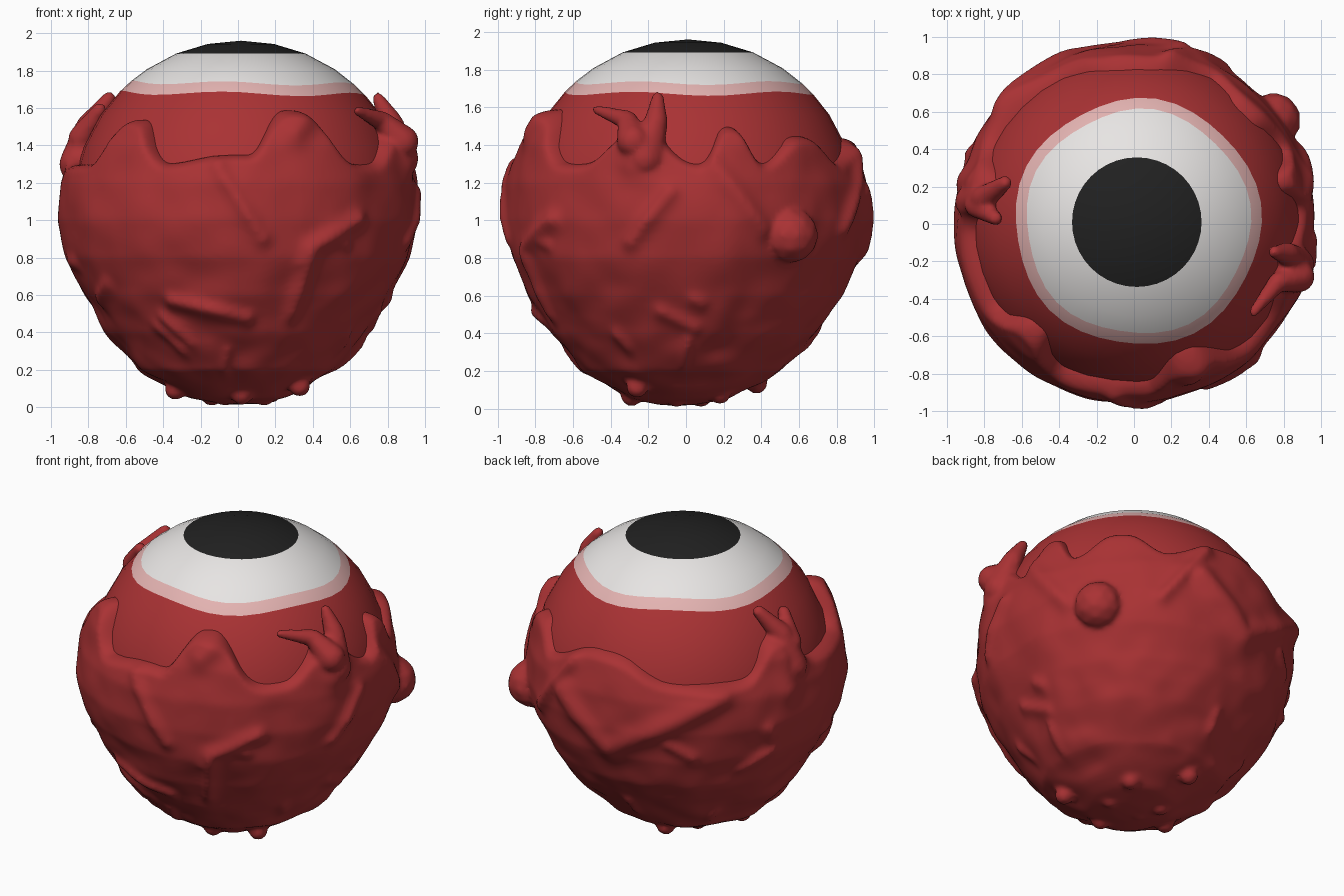
import bpy, bmesh, math, random
from mathutils import Vector, noise

if "Cube" in bpy.data.objects:
    bpy.data.objects.remove(bpy.data.objects["Cube"])

random.seed(4)

def material(name, rgb):
    m = bpy.data.materials.new(name)
    m.diffuse_color = (*rgb, 1)
    m.use_nodes = True
    m.node_tree.nodes["Principled BSDF"].inputs["Base Color"].default_value = m.diffuse_color
    return m

red = material("flesh red", (0.40, 0.032, 0.034))
white = material("eye white", (0.80, 0.78, 0.77))
pink = material("soft pink", (0.77, 0.45, 0.44))
black = material("pupil black", (0.015, 0.015, 0.015))

def add_object(name, bm, mats):
    bmesh.ops.recalc_face_normals(bm, faces=bm.faces)
    me = bpy.data.meshes.new(name)
    bm.to_mesh(me)
    bm.free()
    for m in mats:
        me.materials.append(m)
    me.polygons.foreach_set("use_smooth", [True] * len(me.polygons))
    ob = bpy.data.objects.new(name, me)
    bpy.context.collection.objects.link(ob)
    return ob

def bridge(bm, a, b, mat=0):
    n = len(a)
    for i in range(n):
        f = bm.faces.new((a[i], a[(i + 1) % n], b[(i + 1) % n], b[i]))
        f.material_index = mat

def cap(bm, ring, co, mat=0):
    v = bm.verts.new(co)
    n = len(ring)
    for i in range(n):
        bm.faces.new((v, ring[i], ring[(i + 1) % n])).material_index = mat

# Eyeball: sphere whose two pink boundary rings are wavy
R, EC = 0.905, Vector((0.015, 0.01, 1.055))
bm = bmesh.new()
polars = [11.25, 22.5, 33.75, 41.5, 46.6] + [56 + 12 * k for k in range(10)]
rings = []
for k, p in enumerate(polars):
    ring = []
    for i in range(40):
        a = math.tau * i / 40
        w = 0.5 * math.cos(a) - 0.9 * math.cos(5 * (a + 1.71)) if k in (3, 4) else 0
        t = math.radians(p + w)
        ring.append(bm.verts.new(EC + R * Vector((math.sin(t) * math.cos(a),
                                                  math.sin(t) * math.sin(a), math.cos(t)))))
    rings.append(ring)
for k in range(len(rings) - 1):
    mat = 3 if k == 0 else 1 if k < 3 else 2 if k == 3 else 0
    bridge(bm, rings[k], rings[k + 1], mat)
cap(bm, rings[0], EC + Vector((0, 0, R)), 3)
cap(bm, rings[-1], EC - Vector((0, 0, R)), 0)
add_object("eyeball", bm, [red, white, pink, black])

# Flesh rim: tongues given as (azimuth, extra height, half width)
tongues = [(-133, .24, 11), (-68, .29, 14), (-90, .05, 18), (-17, .17, 13), (16, .20, 7),
           (45, .15, 12), (90, .14, 20), (166, .20, 11)]

def rim_height(az):
    z = 0
    for c, h, w in tongues:
        d = (az - c + 180) % 360 - 180
        z = max(z, h * math.exp(-abs(d / w) ** 3))
    return 1.3 + z

# Outer outline of the flesh: (height, radius)
profile = [(.02, .1), (.05, .26), (.2, .53), (.4, .7), (.6, .83), (.8, .92), (1, .96), (1.2, .955),
           (1.4, .905), (1.6, .8)]

def outline(z):
    for (a, p), (b, q) in zip(profile, profile[1:]):
        if z <= b:
            return p + (q - p) * (z - a) / (b - a)
    return q

# Main veins: width, height, from azimuth, z, to azimuth, z
veins = [(.05, .045, -68, .5, -65, .85), (.05, .045, -65, .85, -48, 1),
         (.04, .03, -97, 1.3, -82, .9), (.04, .045, -116, .56, -86, .47),
         (.04, .035, -18, .88, -5, 1.15), (.05, .03, 9, 1.3, 25, .95),
         (.07, .045, 75, 1.15, 95, .85), (.07, .045, 95, .85, 138, 1.25),
         (.04, .035, 60, .95, 78, 1.35), (.08, .05, -70, 1.48, -66, 1.55),
         (.08, .05, -17, 1.3, -15, 1.42), (.08, .03, 166, 1.2, 166, 1.4)]
# Small random wrinkles
for i in range(16):
    a, z = random.uniform(-180, 180), random.uniform(.2, 1.1)
    veins.append((.035, .028, a, z, a + random.uniform(-15, 15), z + random.uniform(-.15, .15)))

K = math.radians(1) * 0.95
segments = [(w, h, Vector((a * K, z)), Vector((b * K, y))) for w, h, a, z, b, y in veins]

def vein_height(az, z):
    best = 0
    c = Vector((az * K, z))
    for w, h, p, q in segments:
        if abs(z - (p.y + q.y) / 2) > abs(p.y - q.y) / 2 + 3 * w:
            continue
        d = q - p
        t = max(0, min(1, (c - p).dot(d) / d.length_squared))
        best = max(best, h * math.exp(-((c - p - d * t).length / w) ** 2))
    return best

N, M = 240, 80
bm = bmesh.new()
cols = []
for i in range(N):
    az = -180 + 360 * i / N
    a = math.radians(az)
    zr = rim_height(az)
    ztop = zr - 0.06
    col = []
    for j in range(M):
        z = 0.02 + (ztop - 0.02) * (j / (M - 1)) ** 1.2
        r = outline(z)
        s = Vector((math.cos(a) * r, math.sin(a) * r, z))
        low = max(0, 1 - z / 0.8)
        n = 0.022 * noise.noise(s * 2.6) + (0.01 + 0.03 * low) * noise.noise(s * 6)
        r += n * min(1, r / 0.4) + vein_height(az, z)
        shift = -0.05 * max(0, 1 - z / 0.5)
        col.append((r * math.cos(a), r * math.sin(a) + shift, z))
    # rounded lip rolling in to the eyeball
    rin = math.sqrt(R * R - (zr - EC.z) ** 2) - 0.03
    for j in range(1, 6):
        t = j * math.pi / 10
        rr = rin + (r - rin) * math.cos(t)
        col.append((rr * math.cos(a), rr * math.sin(a), ztop + 0.06 * math.sin(t)))
    cols.append(col)
rows = [[bm.verts.new(c[j]) for c in cols] for j in range(M + 5)]
for lo, hi in zip(rows, rows[1:]):
    bridge(bm, lo, hi)
cap(bm, rows[0], (0, -0.05, 0.015))
cap(bm, rows[-1], (0, 0, 1.2))
bmesh.ops.recalc_face_normals(bm, faces=bm.faces)

def blob(bm, co, r):
    g = bmesh.ops.create_icosphere(bm, subdivisions=2, radius=r)
    bmesh.ops.translate(bm, verts=g["verts"], vec=co)

def tentacle(bm, *pts):
    # points are (x, y, z, radius)
    for p, q in zip(pts, pts[1:]):
        p, q = Vector(p), Vector(q)
        for k in range(11):
            c = p.lerp(q, k / 10)
            blob(bm, c.to_3d() if len(c) == 3 else Vector(c[:3]), c[3])

# Tentacles gripping the eye, on the right and on the left
tentacle(bm, (.87, -.22, 1.33, .1), (.82, -.16, 1.52, .065), (.75, -.15, 1.65, .035))
tentacle(bm, (.88, -.28, 1.42, .09), (.77, -.31, 1.53, .055), (.64, -.47, 1.585, .028))
tentacle(bm, (-.86, .12, 1.3, .1), (-.8, .14, 1.5, .07), (-.69, .22, 1.65, .04))
tentacle(bm, (-.84, .1, 1.44, .07), (-.74, .03, 1.59, .04))
# Round growth on the side
blob(bm, (.745, .555, .92), .15)
# Small knobs underneath
blob(bm, (-.07, -.05, .06), .055)
for i in range(7):
    a = i * 2.4
    d = 0.14 + 0.05 * i
    blob(bm, (d * math.cos(a), d * math.sin(a) - .05, .065 + .6 * max(0, d - .2) ** 1.5), .06)

flesh = add_object("flesh_cup", bm, [red])
rm = flesh.modifiers.new("merge", 'REMESH')
rm.mode = 'VOXEL'
rm.voxel_size = 0.017
rm.use_smooth_shade = True
sm = flesh.modifiers.new("soften", 'SMOOTH')
sm.factor = 0.5
sm.iterations = 4
